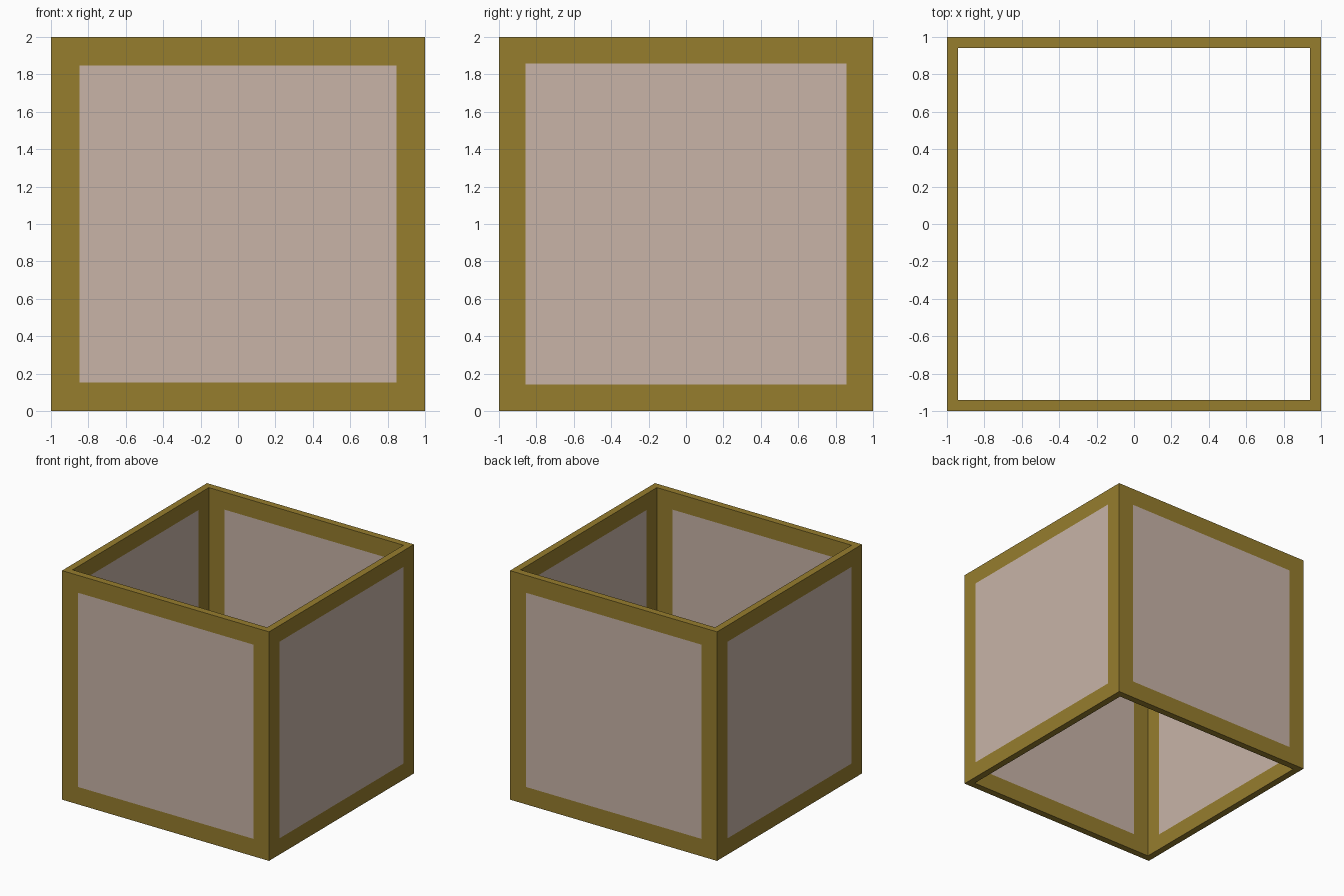
import bpy, bmesh

if "Cube" in bpy.data.objects:
    bpy.data.objects.remove(bpy.data.objects["Cube"])

OUT, INN, H = 1.0, 0.94, 2.0      # outer and inner half width, height
CORNERS = [(-1, -1), (1, -1), (1, 1), (-1, 1)]


def material(name, rgb):
    m = bpy.data.materials.new(name)
    m.diffuse_color = (*rgb, 1)
    m.use_nodes = True
    m.node_tree.nodes["Principled BSDF"].inputs["Base Color"].default_value = m.diffuse_color
    return m


bm = bmesh.new()


def ring(half, z):
    return [bm.verts.new((x * half, y * half, z)) for x, y in CORNERS]


# Open square tube: outer walls, inner walls and the two rims
rings = [ring(OUT, 0), ring(OUT, H), ring(INN, H), ring(INN, 0)]
for a, b in zip(rings, rings[1:] + rings[:1]):
    for i in range(4):
        j = (i + 1) % 4
        bm.faces.new((a[i], a[j], b[j], b[i]))
bmesh.ops.recalc_face_normals(bm, faces=bm.faces[:])
bm.normal_update()

# Flush pale panels inset on the inside and outside of every wall
for axis, border in ((1, 0.215), (0, 0.2)):
    walls = [f for f in bm.faces
             if f.material_index == 0 and abs(f.normal[axis]) > 0.9 and f.calc_area() > 3]
    bmesh.ops.inset_individual(bm, faces=walls, thickness=border, depth=0)
    for f in walls:
        f.material_index = 1

mesh = bpy.data.meshes.new("panelled_box")
bm.to_mesh(mesh)
bm.free()
mesh.materials.append(material("frame_ochre", (0.305, 0.205, 0.027)))
mesh.materials.append(material("panel_beige", (0.58, 0.456, 0.39)))
box = bpy.data.objects.new("panelled_box", mesh)
bpy.context.collection.objects.link(box)
